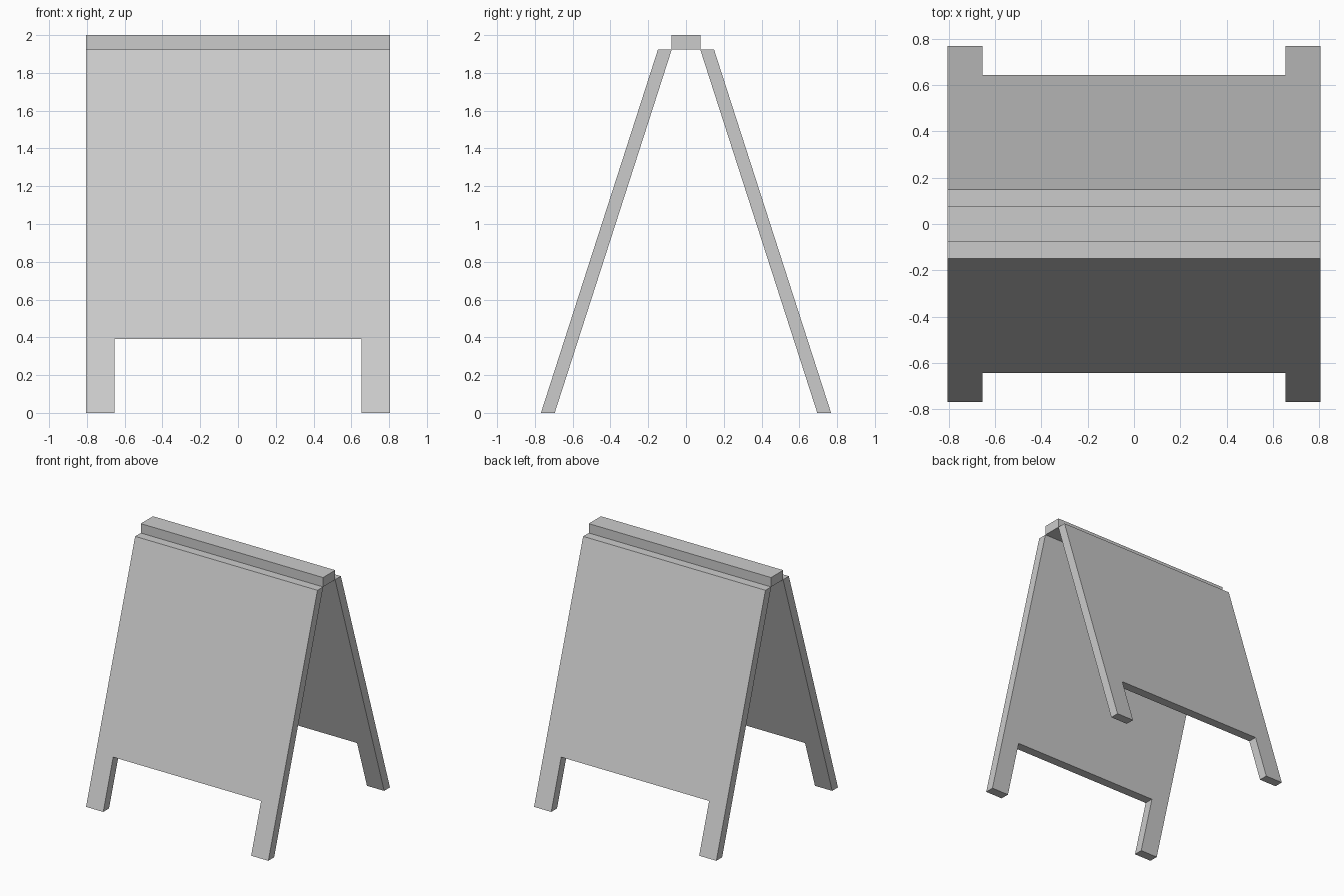
import bpy, bmesh

if "Cube" in bpy.data.objects:
    bpy.data.objects.remove(bpy.data.objects["Cube"])

W = 0.806        # half width
LEG = 0.654      # inner edge of the legs
TOP = 1.925      # height of the panel tops
NOTCH = 0.39     # height of the opening between the legs
THICK = 0.073    # panel depth along y
FOOT_Y, TOP_Y = 0.768, 0.148   # outer face at the floor and at the top


def extrude_outline(name, points, offset):
    """Make a solid by extruding a closed outline along an offset."""
    bm = bmesh.new()
    face = bm.faces.new([bm.verts.new(p) for p in points])
    ext = bmesh.ops.extrude_face_region(bm, geom=[face], use_keep_orig=True)
    moved = [g for g in ext["geom"] if isinstance(g, bmesh.types.BMVert)]
    bmesh.ops.translate(bm, verts=moved, vec=offset)
    bmesh.ops.recalc_face_normals(bm, faces=bm.faces)
    mesh = bpy.data.meshes.new(name)
    bm.to_mesh(mesh)
    bm.free()
    obj = bpy.data.objects.new(name, mesh)
    bpy.context.collection.objects.link(obj)
    return obj


# Leaning panels, each with two legs left by a notch at the bottom
outline = [(-W, 0), (-LEG, 0), (-LEG, NOTCH), (LEG, NOTCH),
           (LEG, 0), (W, 0), (W, TOP), (-W, TOP)]
for name, side in (("front_panel", -1), ("back_panel", 1)):
    points = [(x, side * (FOOT_Y + (TOP_Y - FOOT_Y) * z / TOP), z)
              for x, z in outline]
    extrude_outline(name, points, (0, -side * THICK, 0))

# Ridge bar joining the panels
hy = TOP_Y - THICK + 0.002
extrude_outline("ridge_bar", [(-W, -hy, TOP), (-W, hy, TOP),
                              (-W, hy, 2), (-W, -hy, 2)], (2 * W, 0, 0))
